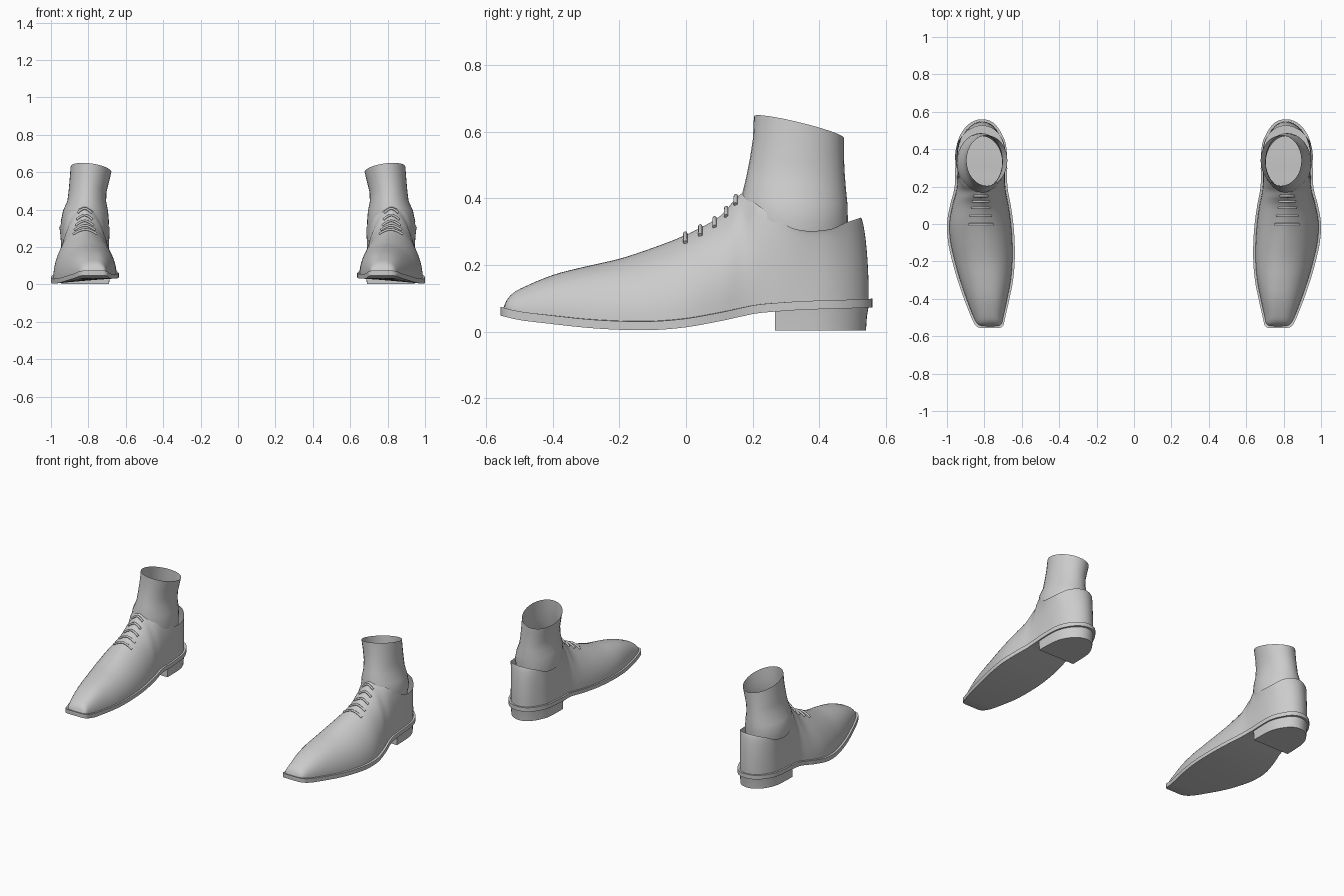
import bpy, bmesh, math
from mathutils import Vector

if "Cube" in bpy.data.objects:
    bpy.data.objects.remove(bpy.data.objects["Cube"])

# Stations from toe to heel: edge y, inner x, outer x, sole-top z, top-line y, inner x, outer x, z
ROWS = [
    (-.550, .725, .815, .070, -.548, .77, .77, .072),
    (-.538, .705, .840, .067, -.532, .77, .77, .103),
    (-.50, .695, .862, .058, -.495, .77, .77, .130),
    (-.40, .672, .902, .042, -.40, .775, .775, .166),
    (-.30, .652, .937, .030, -.30, .785, .785, .190),
    (-.20, .643, .966, .025, -.20, .795, .795, .213),
    (-.10, .643, .988, .026, -.10, .805, .805, .248),
    (.00, .650, .995, .035, .00, .815, .815, .290),
    (.10, .664, .978, .052, .10, .82, .82, .345),
    (.165, .677, .960, .066, .168, .82, .82, .415),
    (.22, .683, .952, .077, .215, .74, .905, .380),
    (.32, .683, .950, .086, .32, .69, .953, .310),
    (.42, .690, .942, .090, .42, .692, .948, .305),
    (.49, .720, .912, .092, .48, .722, .910, .327),
    (.537, .760, .865, .094, .513, .762, .862, .338),
    (.553, .812, .812, .095, .525, .812, .812, .342),
]
LAST = len(ROWS) - 1


def station(u):
    """Smooth interpolation of the station table."""
    i = min(int(u), LAST - 1)
    t = u - i
    y, a, b, z, yt, c, d, zt = ROWS[LAST - 1]
    ext = [ROWS[0]] + ROWS + [(y, b, a, z, yt, d, c, zt)]
    return [.5 * (2 * q + (r - p) * t + (2 * p - 5 * q + 4 * r - s) * t * t
                  + (3 * q - p - 3 * r + s) * t ** 3)
            for p, q, r, s in zip(*ext[i:i + 4])]


def tilt(x, y, z):
    """The forefoot leans so its inner edge is raised."""
    w = max(0, 1 - (abs(y + .1) / .38) ** 2) * max(0, 1 - z / .3)
    return Vector((x, y, z + .1 * (1 - x) * w))


def wall(u, side, t):
    """Point on the upper: t=0 at the sole, t=1 at the ridge or collar."""
    y, xi, xo, zs, yt, ti, to, zt = station(u)
    if u <= 9:
        ti = to = (ti + to) / 2
    c = (xi + xo) / 2
    xe = c + ((xo if side else xi) - c) * .955
    xt = to if side else ti
    a = t * math.pi / 2
    k = max(0, math.cos(a)) ** min(1.3, max(.75, 1.2 + y))
    return tilt(xt + (xe - xt) * k, yt + (y * .992 - yt) * k, zs + (zt - zs) * math.sin(a))


def loft(bm, rings, closed=False, caps=False):
    vs = [[bm.verts.new(p) for p in r] for r in rings]
    n = len(vs[0])
    for a, b in zip(vs, vs[1:]):
        for j in range(n if closed else n - 1):
            k = (j + 1) % n
            bm.faces.new((a[j], a[k], b[k], b[j]))
    if caps:
        bm.faces.new(vs[0])
        bm.faces.new(vs[-1])


def mirror(ob):
    m = ob.modifiers.new("Pair", 'MIRROR')
    m.use_mirror_merge = False


def finish(name, bm, angle=40):
    bmesh.ops.remove_doubles(bm, verts=bm.verts, dist=.0004)
    bmesh.ops.recalc_face_normals(bm, faces=bm.faces)
    me = bpy.data.meshes.new(name)
    bm.to_mesh(me)
    bm.free()
    ob = bpy.data.objects.new(name, me)
    bpy.context.collection.objects.link(ob)
    bpy.ops.object.select_all(action='DESELECT')
    ob.select_set(True)
    bpy.context.view_layer.objects.active = ob
    bpy.ops.object.shade_smooth_by_angle(angle=math.radians(angle))
    mirror(ob)


STEPS = [i / 4 for i in range(LAST * 4 + 1)]

# Leather upper: inner and outer halves joined along ridge and heel
bm = bmesh.new()
for side in (0, 1):
    loft(bm, [[wall(u, side, j / 14) for j in range(15)] for u in STEPS])
finish("shoe_upper", bm, 60)

# Sole slab following the outline
bm = bmesh.new()
rings = []
for u in STEPS:
    y, xi, xo, zs = station(u)[:4]
    y *= 1.012
    g = .005 if u < LAST else 0
    rings.append([tilt(x, y, z) for x, z in ((xi - g, zs - .022), (xi - g, zs + .004),
                                             (xo + g, zs + .004), (xo + g, zs - .022))])
loft(bm, rings, closed=True, caps=True)
finish("sole", bm)

# Heel block: D-shaped with a straight front
bm = bmesh.new()
half = [station(10.5 + (LAST - 10.5) * i / 16)[:3] for i in range(17)]
outline = [(r[1], r[0]) for r in half] + [(r[2], r[0]) for r in reversed(half[:-1])]
rings = []
for z, s in ((.003, .955), (.045, .965), (.08, .985)):
    rings.append([(.816 + (x - .816) * s, .27 + (y - .27) * s,
                   z + (.1 * (y - .55) * .1 if z > .07 else 0)) for x, y in outline])
loft(bm, rings, closed=True, caps=True)
finish("heel_block", bm)

# Ankle sock: front y, back y, inner x, outer x, front z, back z, sideways rise
SOCK = [
    (.19, .47, .705, .925, .20, .20, 0),
    (.17, .482, .695, .938, .27, .27, 0),
    (.163, .486, .690, .948, .34, .33, 0),
    (.168, .485, .695, .935, .41, .38, 0),
    (.180, .480, .705, .912, .46, .43, .02),
    (.192, .476, .703, .905, .52, .48, .05),
    (.201, .474, .690, .900, .58, .53, .08),
    (.204, .474, .677, .895, .647, .582, .13),
]
bm = bmesh.new()
rings = []
for yf, yb, xi, xo, zf, zb, rise in SOCK:
    ring = []
    for j in range(32):
        a = 2 * math.pi * j / 32
        dx, f = math.cos(a) * (xo - xi) / 2, (1 - math.sin(a)) / 2
        ring.append(((xi + xo) / 2 + dx, yb + (yf - yb) * f,
                     zb + (zf - zb) * f + dx * rise))
    rings.append(ring)
loft(bm, rings, closed=True)
finish("ankle_sock", bm, 60)

# Laces: short cords wrapped over the instep
cu = bpy.data.curves.new("laces", 'CURVE')
cu.dimensions = '3D'
cu.bevel_depth = .0065
cu.bevel_resolution = 2
cu.use_fill_caps = True
for i in range(5):
    u, lo = 7 + .43 * i, .70 + .015 * i
    ts = [lo + (1 - lo) * j / 6 for j in range(7)]
    pts = [wall(u, 0, t) for t in ts] + [wall(u, 1, t) for t in reversed(ts[:-1])]
    sp = cu.splines.new('POLY')
    sp.points.add(len(pts) - 1)
    for p, co in zip(sp.points, pts):
        p.co = (co.x, co.y - .002, co.z + .004, 1)
    sp.use_smooth = True
laces = bpy.data.objects.new("laces", cu)
bpy.context.collection.objects.link(laces)
mirror(laces)
